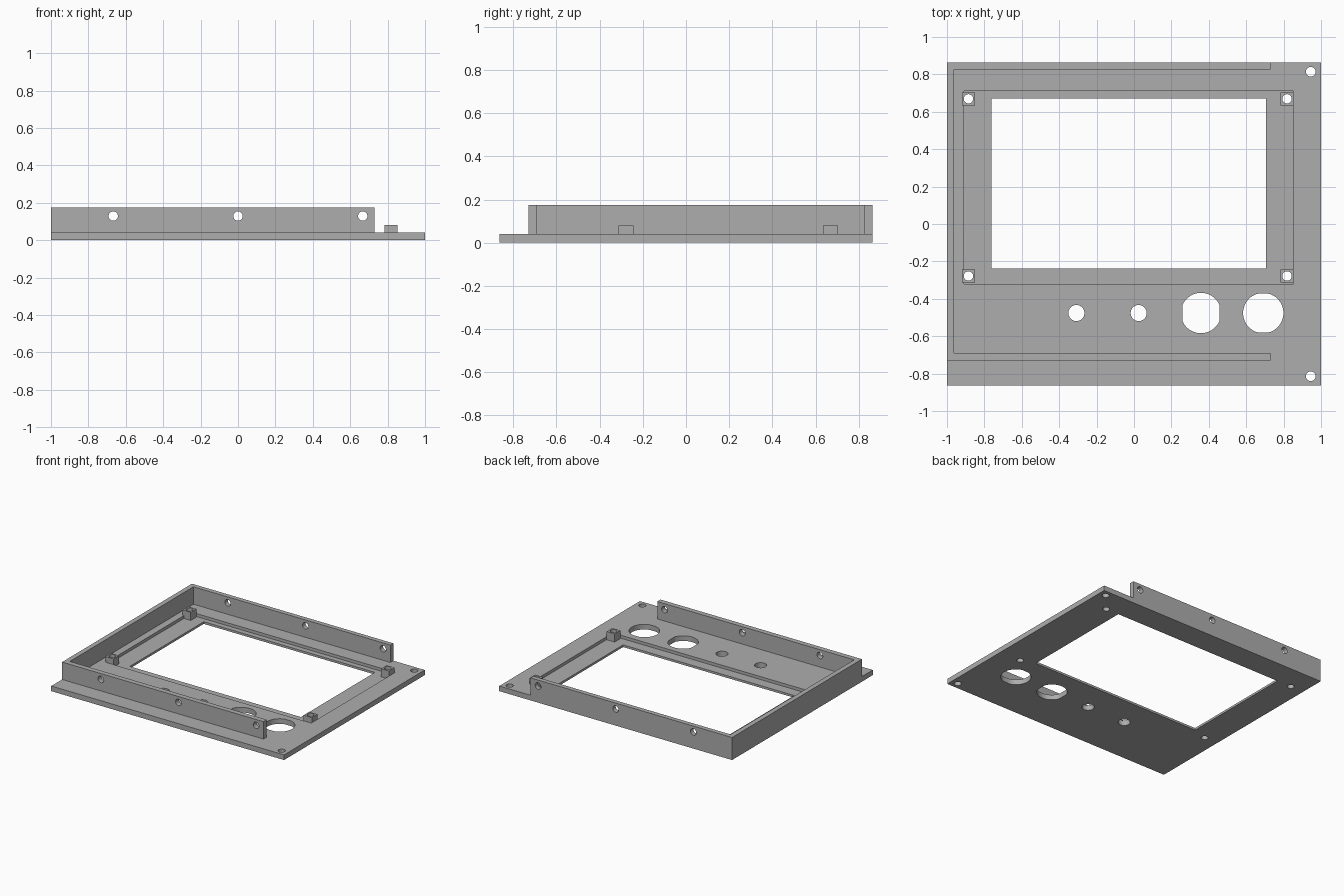
import bpy, bmesh, math
from mathutils import Matrix

if "Cube" in bpy.data.objects:
    bpy.data.objects.remove(bpy.data.objects["Cube"])

grey = bpy.data.materials.new("plain grey")
grey.diffuse_color = (0.42, 0.42, 0.42, 1)
grey.use_nodes = True
grey.node_tree.nodes["Principled BSDF"].inputs["Base Color"].default_value = grey.diffuse_color

# Rotations that turn a z prism into one along y or x
TURN = {'z': Matrix.Identity(4),
        'y': Matrix(((1, 0, 0, 0), (0, 0, -1, 0), (0, 1, 0, 0), (0, 0, 0, 1))),
        'x': Matrix(((0, 0, 1, 0), (1, 0, 0, 0), (0, 1, 0, 0), (0, 0, 0, 1)))}


def rect(x0, x1, y0, y1):
    return [(x0, y0), (x1, y0), (x1, y1), (x0, y1)]


def circle(x, y, r, half_x=1, half_y=1, n=40):
    """Circle, optionally cut flat at half_x / half_y from its centre."""
    pts = []
    for i in range(n):
        a = 2 * math.pi * (i + 0.5) / n
        pts.append((x + max(-half_x, min(half_x, r * math.cos(a))),
                    y + max(-half_y, min(half_y, r * math.sin(a)))))
    return pts


def prisms(name, profiles, lo, hi, axis='z'):
    """One object holding a prism for every profile, from lo to hi along axis."""
    bm = bmesh.new()
    for pts in profiles:
        face = bm.faces.new([bm.verts.new((x, y, lo)) for x, y in pts])
        ext = bmesh.ops.extrude_face_region(bm, geom=[face])['geom']
        top = [v for v in ext if isinstance(v, bmesh.types.BMVert)]
        bmesh.ops.translate(bm, verts=top, vec=(0, 0, hi - lo))
    bm.transform(TURN[axis])
    bmesh.ops.recalc_face_normals(bm, faces=bm.faces)
    mesh = bpy.data.meshes.new(name)
    bm.to_mesh(mesh)
    bm.free()
    mesh.materials.append(grey)
    obj = bpy.data.objects.new(name, mesh)
    bpy.context.collection.objects.link(obj)
    return obj


def cut(obj, cutter):
    """Subtract the cutter, then remove it."""
    mod = obj.modifiers.new("cut", 'BOOLEAN')
    mod.operation, mod.solver, mod.object = 'DIFFERENCE', 'EXACT', cutter
    bpy.context.view_layer.objects.active = obj
    bpy.ops.object.modifier_apply(modifier=mod.name)
    bpy.data.objects.remove(cutter)


PLATE, FLOOR, BOSS, TOP = 0.04, 0.017, 0.08, 0.175
boss_at = [(x, y) for x in (-0.885, 0.818) for y in (-0.278, 0.669)]
boss_holes = [circle(x, y, 0.025) for x, y in boss_at]

# Face plate with a shallow display recess, window and control holes
plate = prisms("face_plate", [rect(-1, 1, -0.863, 0.863)], 0, PLATE)
cut(plate, prisms("recess", [rect(-0.908, 0.852, -0.32, 0.711)], FLOOR, 0.1))
openings = [rect(-0.763, 0.707, -0.238, 0.67),
            circle(-0.308, -0.476, 0.043), circle(0.025, -0.476, 0.043),
            circle(0.358, -0.476, 0.108, half_x=0.1),
            circle(0.691, -0.476, 0.108, half_y=0.104)]
openings += [circle(0.945, y, 0.026) for y in (-0.814, 0.814)]
cut(plate, prisms("openings", openings + boss_holes, -0.1, 0.1))

# Square mounting bosses in the recess corners
s = 0.035
bosses = prisms("mounting_bosses",
                [rect(x - s, x + s, y - s, y + s) for x, y in boss_at], FLOOR, BOSS)
cut(bosses, prisms("boss_holes", boss_holes, -0.1, 0.2))

# U-shaped rim wall, open to the right
wall = prisms("rim_wall", [[(0.73, -0.73), (0.73, -0.69), (-0.962, -0.69),
                            (-0.962, 0.827), (0.73, 0.827), (0.73, 0.863),
                            (-1, 0.863), (-1, -0.73)]], PLATE, TOP)
# Screw holes through front/back walls, then through the left wall
cut(wall, prisms("long_holes", [circle(x, 0.129, 0.025) for x in (-0.667, 0, 0.667)],
                 -1.2, 1.2, 'y'))
cut(wall, prisms("side_holes", [circle(y, 0.129, 0.025) for y in (-0.602, 0.065, 0.731)],
                 -1.2, -0.9, 'x'))

# Smooth hole walls, sharp edges elsewhere
for obj in (plate, bosses, wall):
    bpy.ops.object.select_all(action='DESELECT')
    obj.select_set(True)
    bpy.context.view_layer.objects.active = obj
    bpy.ops.object.shade_smooth_by_angle(angle=math.radians(25))
